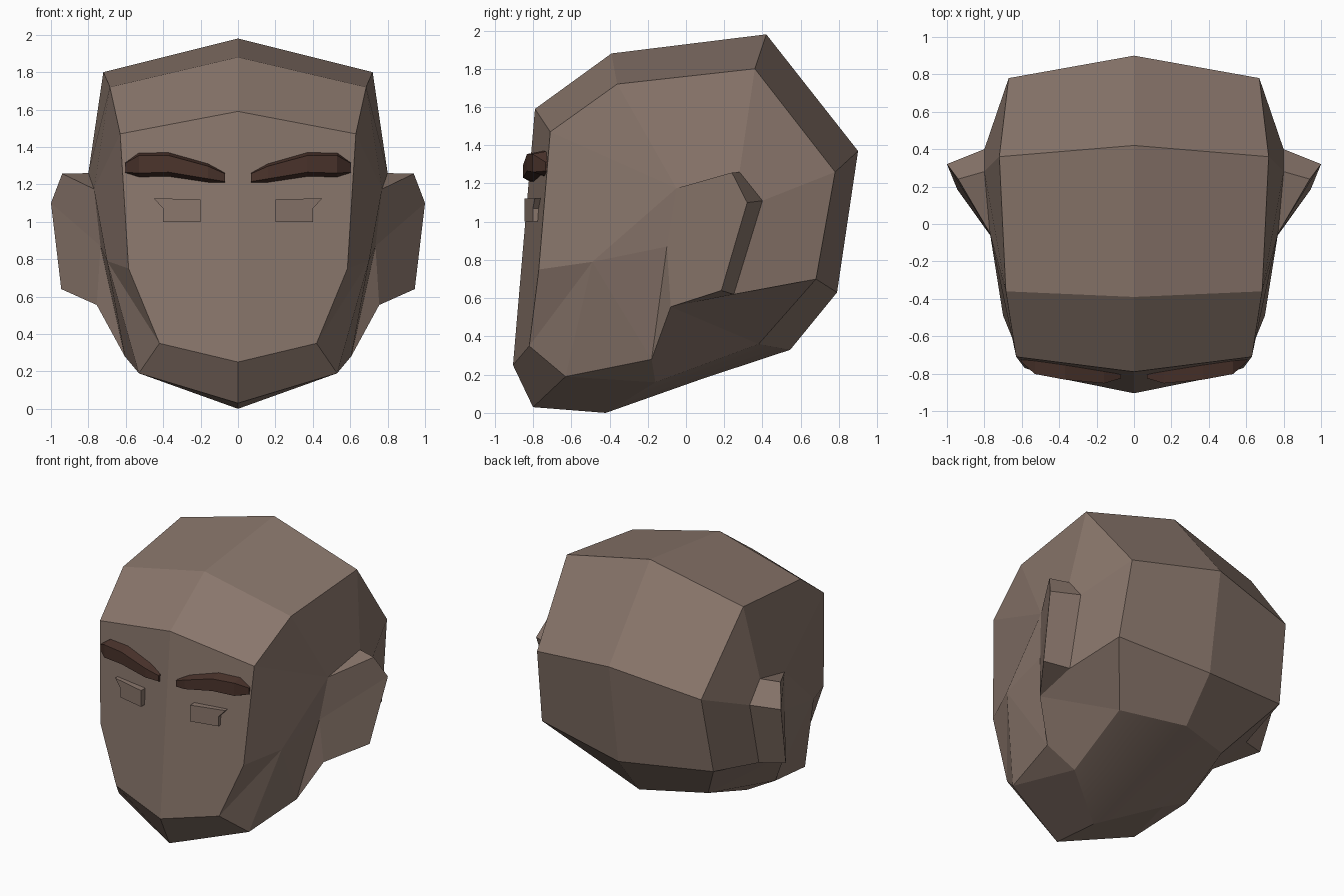
import bpy
import bmesh
from mathutils import Vector

cube = bpy.data.objects.get("Cube")
if cube:
    bpy.data.objects.remove(cube, do_unlink=True)


def make_material(name, color):
    mat = bpy.data.materials.new(name)
    mat.use_nodes = True
    mat.diffuse_color = (*color, 1)
    mat.node_tree.nodes["Principled BSDF"].inputs["Base Color"].default_value = (*color, 1)
    return mat


skin = make_material("warm brown skin", (0.25, 0.18, 0.147))
hair = make_material("dark brown hair", (0.07, 0.034, 0.025))


def add_face(bm, points, smooth=False):
    """Add a face, dropping repeated corners."""
    unique = [p for i, p in enumerate(points) if p not in points[:i]]
    if len(unique) > 2:
        bm.faces.new([bm.verts.new(p) for p in unique]).smooth = smooth


def bridge(bm, pairs, smooth=False):
    """Span a strip of faces between two lines given as point pairs."""
    for (a, b), (c, d) in zip(pairs, pairs[1:]):
        add_face(bm, [a, b, d, c], smooth)


def finish(bm, name, mat):
    """Weld the strips, fix the normals and make the object."""
    bmesh.ops.remove_doubles(bm, verts=bm.verts, dist=0.0005)
    bmesh.ops.recalc_face_normals(bm, faces=bm.faces)
    mesh = bpy.data.meshes.new(name)
    bm.to_mesh(mesh)
    bm.free()
    mesh.materials.append(mat)
    obj = bpy.data.objects.new(name, mesh)
    bpy.context.collection.objects.link(obj)
    return obj


def mirror_all(bm):
    """Copy the half mesh to the other side."""
    copy = bmesh.ops.duplicate(bm, geom=bm.verts[:] + bm.edges[:] + bm.faces[:])
    for item in copy["geom"]:
        if isinstance(item, bmesh.types.BMVert):
            item.co.x = -item.co.x


def mid(y, z):
    return (0, y, z)


# Centre line of the head
chin_low, chin, forehead = mid(-0.8, 0.03), mid(-0.905, 0.25), mid(-0.79, 1.59)
top_front, crown, back = mid(-0.39, 1.88), mid(0.42, 1.98), mid(0.9, 1.37)
nape, neck_back = mid(0.79, 0.63), mid(0.545, 0.33)
neck_front, neck_centre = mid(-0.42, 0), mid(0.09, 0.18)

# Edge line where the front, top and back turn into the side
jaw, chin_side = (0.53, -0.63, 0.19), (0.42, -0.82, 0.35)
cheek, brow_side = (0.585, -0.77, 0.75), (0.63, -0.71, 1.47)
temple, crown_side = (0.685, -0.36, 1.72), (0.72, 0.36, 1.8)
back_side, nape_side = (0.67, 0.78, 1.26), (0.7, 0.68, 0.7)
neck_side_back, neck_side = (0.447, 0.38, 0.36), (0.385, -0.16, 0.16)

# Side of the head and the root of the ear
cheekbone, jaw_corner = (0.7, -0.49, 0.79), (0.605, -0.18, 0.28)
lobe_front, ear_front = (0.755, -0.08, 0.555), (0.735, -0.1, 0.87)
ear_top_front, ear_top = (0.77, -0.05, 1.175), (0.8, 0.28, 1.26)
ear_back, lobe_back = (0.8, 0.4, 1.11), (0.77, 0.25, 0.62)

# Outer rim of the ear
rim_top, rim_mid, rim_low = (0.94, 0.24, 1.257), (1, 0.32, 1.1), (0.945, 0.185, 0.64)

bm = bmesh.new()
# Face, forehead, scalp, back and underside
bridge(bm, [(chin_low, jaw), (chin, chin_side)])
add_face(bm, [chin, forehead, brow_side, cheek, chin_side])
bridge(bm, [(forehead, brow_side), (top_front, temple), (crown, crown_side),
            (back, back_side), (nape, nape_side), (neck_back, neck_side_back)])
bridge(bm, [(neck_front, neck_side), (chin_low, jaw)])
# Side of the head
bridge(bm, [(jaw, cheekbone), (chin_side, cheekbone), (cheek, cheekbone),
            (brow_side, ear_top_front), (temple, ear_top_front), (crown_side, ear_top),
            (back_side, ear_back), (nape_side, lobe_back), (neck_side_back, lobe_front),
            (neck_side, jaw_corner), (jaw, jaw_corner), (jaw, cheekbone)])
bridge(bm, [(cheekbone, ear_top_front), (cheekbone, ear_front),
            (jaw_corner, ear_front), (jaw_corner, lobe_front)])
# Ear
bridge(bm, [(ear_top_front, rim_top), (ear_front, rim_mid), (lobe_front, rim_low)])
bridge(bm, [(rim_top, ear_top), (rim_mid, ear_back), (rim_low, lobe_back)])
add_face(bm, [ear_top_front, ear_top, rim_top])
add_face(bm, [lobe_front, rim_low, lobe_back])
# Softly shaded neck cap
bridge(bm, [(p, neck_centre) for p in (neck_front, neck_side, neck_side_back, neck_back)], True)
mirror_all(bm)
finish(bm, "head", skin)

# Eyes: thin plates following the slope of the face, with a flicked outer corner
eye_outline = [(0.2, 1.0), (0.4, 1.0), (0.4, 1.07), (0.45, 1.125), (0.2, 1.12)]
bm = bmesh.new()
front = [(x, -0.845 + 0.22 * (x - 0.2), z) for x, z in eye_outline]
rear = [(x, y + 0.06, z) for x, y, z in front]
add_face(bm, front)
add_face(bm, rear)
ring = list(zip(front, rear))
bridge(bm, ring + ring[:1])
mirror_all(bm)
finish(bm, "eyes", skin)

# Eyebrows: loft of cross-sections (x, low z, high z, front y)
brow_sections = [(0.07, 1.185, 1.275, -0.825), (0.16, 1.2, 1.315, -0.852),
                 (0.37, 1.235, 1.372, -0.832), (0.53, 1.23, 1.372, -0.802),
                 (0.605, 1.235, 1.33, -0.735)]
bm = bmesh.new()
loops = []
for x, low, high, y in brow_sections:
    loops.append([(x, y, low + 0.03), (x, y, high - 0.018),
                  (x, y + 0.09, high), (x, y + 0.09, low)])
for a, b in zip(loops, loops[1:]):
    ring = list(zip(a, b))
    bridge(bm, ring + ring[:1])
add_face(bm, loops[0])
add_face(bm, loops[-1])
mirror_all(bm)
finish(bm, "eyebrows", hair)
